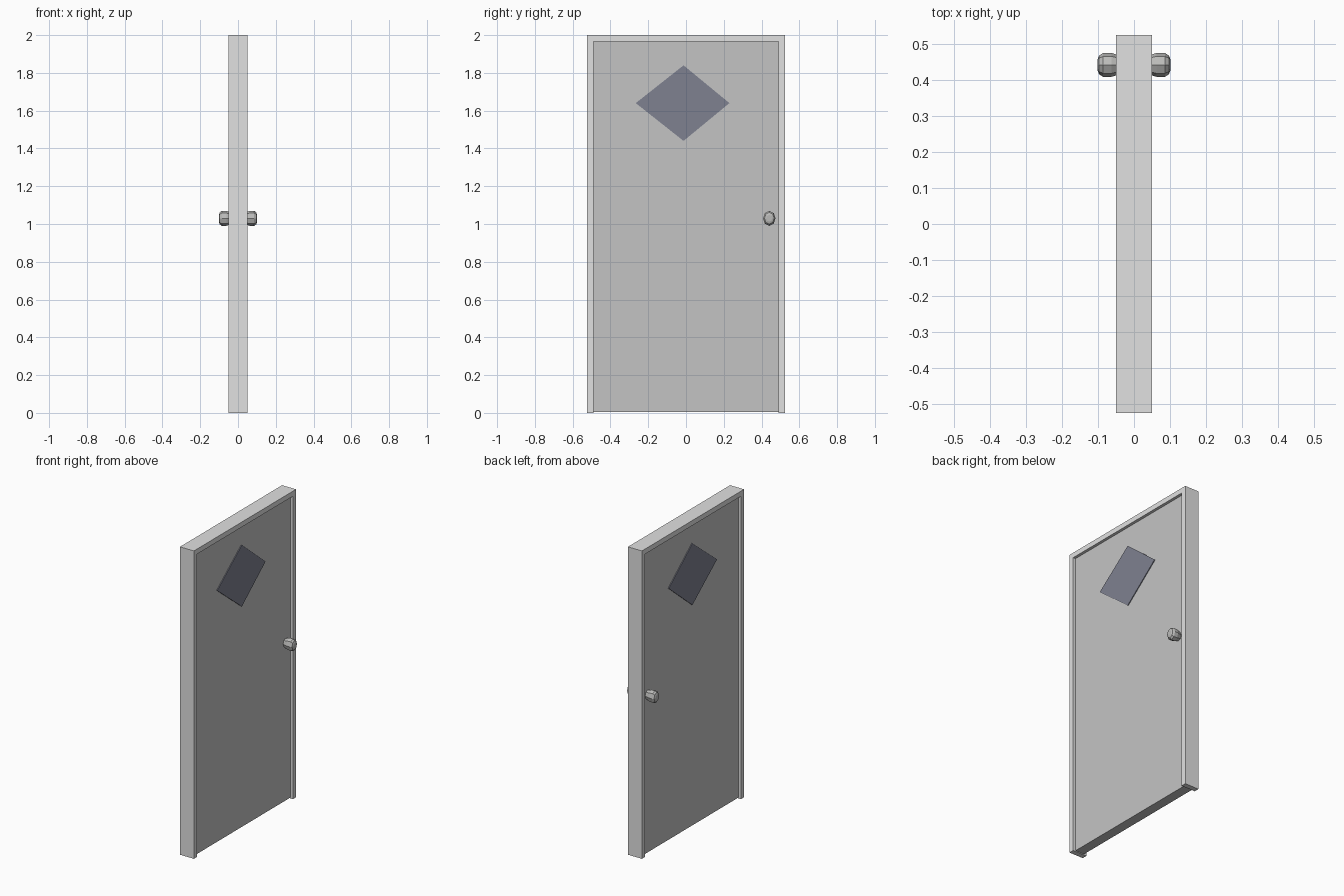
import bpy, bmesh, math

if "Cube" in bpy.data.objects:
    bpy.data.objects.remove(bpy.data.objects["Cube"])


def material(name, rgb):
    m = bpy.data.materials.new(name)
    m.diffuse_color = (*rgb, 1.0)
    m.use_nodes = True
    m.node_tree.nodes["Principled BSDF"].inputs["Base Color"].default_value = m.diffuse_color
    return m


FRAME = material("light_grey_frame", (0.75, 0.75, 0.75))
PANEL = material("mid_grey_panel", (0.55, 0.55, 0.55))
GLASS = material("blue_grey_window", (0.21, 0.22, 0.28))
METAL = material("grey_metal", (0.50, 0.50, 0.49))


def add_object(name, bm, mat):
    bmesh.ops.recalc_face_normals(bm, faces=bm.faces)
    mesh = bpy.data.meshes.new(name)
    bm.to_mesh(mesh)
    bm.free()
    mesh.materials.append(mat)
    ob = bpy.data.objects.new(name, mesh)
    bpy.context.collection.objects.link(ob)
    return ob


def prism(name, outline, half, mat):
    """Extrude a (y, z) outline symmetrically along x."""
    bm = bmesh.new()
    face = bm.faces.new([bm.verts.new((-half, y, z)) for y, z in outline])
    ext = bmesh.ops.extrude_face_region(bm, geom=[face])
    for v in ext["geom"]:
        if isinstance(v, bmesh.types.BMVert):
            v.co.x = half
    return add_object(name, bm, mat)


# Frame: two jambs and a lintel in one arch outline
W, H, T = 0.524, 2.0, 0.033
prism("door_frame", [(-W, 0), (-W, H), (W, H), (W, 0), (W - T, 0),
                     (W - T, H - T), (-W + T, H - T), (-W + T, 0)], 0.05, FRAME)

# Door leaf, slightly recessed in the frame
prism("door_panel", [(-W + T, 0.005), (-W + T, H - T), (W - T, H - T),
                     (W - T, 0.005)], 0.032, PANEL)

# Diamond window, standing a little proud of both faces
prism("diamond_window", [(-0.266, 1.64), (-0.013, 1.84), (0.23, 1.64),
                         (-0.013, 1.44)], 0.037, GLASS)

# Knobs: eight-sided barrels, oval in section (x, radius factor)
PROFILE = [(0.03, 0.7), (0.05, 0.88), (0.062, 1.0), (0.086, 1.0),
           (0.097, 0.78), (0.101, 0.45)]


def knob(name, side):
    bm = bmesh.new()
    n = 8
    rings = []
    for x, r in PROFILE:
        rings.append([bm.verts.new((side * x,
                                    0.441 + 0.033 * r * math.cos(math.tau * i / n),
                                    1.03 + 0.04 * r * math.sin(math.tau * i / n)))
                      for i in range(n)])
    for a, b in zip(rings, rings[1:]):
        for i in range(n):
            j = (i + 1) % n
            bm.faces.new((a[i], a[j], b[j], b[i]))
    bm.faces.new(rings[0])
    bm.faces.new(rings[-1])
    return add_object(name, bm, METAL)


knob("right_knob", 1)
knob("left_knob", -1)
